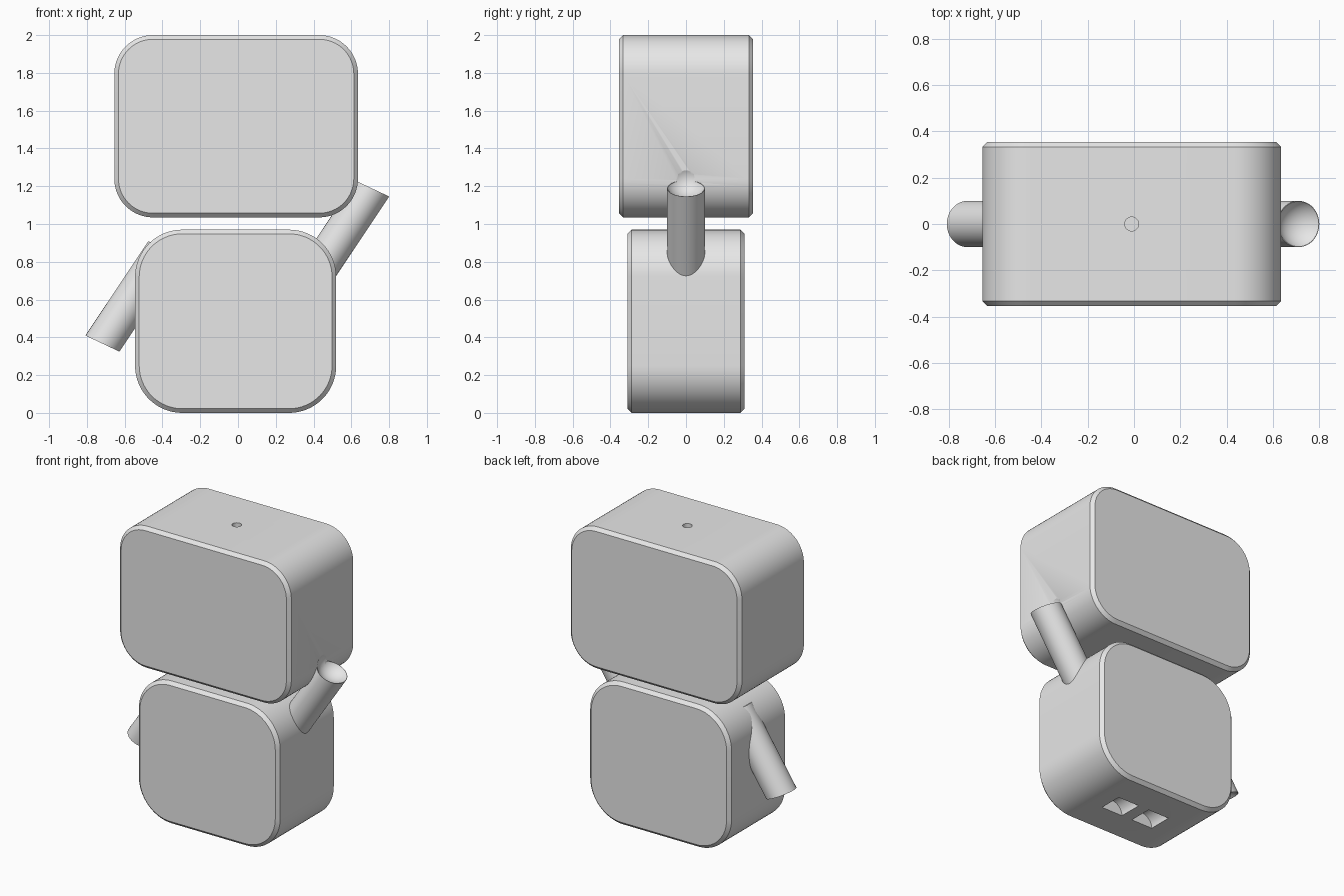
import bpy, bmesh
from mathutils import Matrix, Vector

if "Cube" in bpy.data.objects:
    bpy.data.objects.remove(bpy.data.objects["Cube"], do_unlink=True)

grey = bpy.data.materials.new("plain_grey")
grey.use_nodes = True
grey.diffuse_color = (0.8, 0.8, 0.8, 1)
for node in grey.node_tree.nodes:
    if node.type == "BSDF_PRINCIPLED":
        node.inputs["Base Color"].default_value = (0.8, 0.8, 0.8, 1)


def make_object(name, bm):
    bmesh.ops.recalc_face_normals(bm, faces=bm.faces)
    mesh = bpy.data.meshes.new(name)
    bm.to_mesh(mesh)
    bm.free()
    mesh.materials.append(grey)
    obj = bpy.data.objects.new(name, mesh)
    bpy.context.collection.objects.link(obj)
    return obj


def rounded_block(name, x0, x1, half_depth, z0, z1, radius, chamfer=0.022):
    """Block with round corners in the front outline and chamfered rims."""
    bm = bmesh.new()
    bmesh.ops.create_cube(bm, size=1)
    for v in bm.verts:
        v.co = Vector((x1 if v.co.x > 0 else x0,
                       half_depth if v.co.y > 0 else -half_depth,
                       z1 if v.co.z > 0 else z0))
    long_edges = [e for e in bm.edges
                  if abs(e.verts[0].co.y - e.verts[1].co.y) > half_depth]
    bmesh.ops.bevel(bm, geom=long_edges, offset=radius, segments=16,
                    profile=0.5, affect="EDGES")
    rims = [e for e in bm.edges
            if abs(e.verts[0].co.y - e.verts[1].co.y) < 1e-4]
    bmesh.ops.bevel(bm, geom=rims, offset=chamfer, segments=1,
                    affect="EDGES")
    return make_object(name, bm)


def cylinder(name, radius, length, matrix, segments=48):
    bm = bmesh.new()
    bmesh.ops.create_cone(bm, cap_ends=True, segments=segments, radius1=radius,
                          radius2=radius, depth=length, matrix=matrix)
    return make_object(name, bm)


def cut(obj, cutter):
    cutter.hide_render = True
    mod = obj.modifiers.new("cut", "BOOLEAN")
    mod.operation = "DIFFERENCE"
    mod.solver = "EXACT"
    mod.object = cutter
    bpy.context.view_layer.objects.active = obj
    bpy.ops.object.modifier_apply(modifier=mod.name)


def arm_parts(name, end, sign):
    """Slanted arm ending at a hollow socket; returns the arm and its cutter."""
    across = Vector((0.09, 0, -0.0425))
    side = Vector((0, 0.1, 0))
    axis = Vector((0.0555, 0, 0.0832)) * sign
    frame = Matrix((across, side, axis)).transposed().to_4x4()
    frame.translation = Vector(end)
    arm = cylinder(name, 1, 6, frame @ Matrix.Translation((0, 0, -3)))
    bm = bmesh.new()
    bmesh.ops.create_uvsphere(bm, u_segments=48, v_segments=24, radius=1.18,
                              matrix=frame @ Matrix.Translation((0, 0, 0.66)))
    return arm, make_object(name + "_socket_cutter", bm)


# Head and body blocks
head = rounded_block("head", -0.655, 0.635, 0.355, 1.035, 2.0, 0.205)
body = rounded_block("body", -0.545, 0.52, 0.31, 0.0, 0.97, 0.25)

# Raised left arm and lowered right arm
left_arm, left_socket = arm_parts("left_arm", (0.71, 0, 1.188), 1)
right_arm, right_socket = arm_parts("right_arm", (-0.718, 0, 0.367), -1)
cut(left_arm, left_socket)
cut(head, left_socket)
cut(right_arm, right_socket)
cutters = [left_socket, right_socket]

# Small hole in the top of the head
hole = cylinder("head_hole_cutter", 0.03, 0.1,
                Matrix.Translation((-0.01, 0, 2.0)), 32)
cut(head, hole)
cutters.append(hole)

# Two rounded leg sockets under the body
for x in (-0.13, 0.11):
    turn = Matrix.Rotation(1.5708, 4, "X")
    slot = cylinder("leg_socket_cutter", 0.08, 0.16,
                    Matrix.Translation((x, 0, 0)) @ turn, 32)
    cut(body, slot)
    cutters.append(slot)

for c in cutters:
    bpy.data.objects.remove(c, do_unlink=True)

# Smooth curves, sharp rims
bpy.ops.object.select_all(action="DESELECT")
for part in (head, body, left_arm, right_arm):
    part.select_set(True)
bpy.context.view_layer.objects.active = head
bpy.ops.object.shade_smooth_by_angle(angle=0.5)
